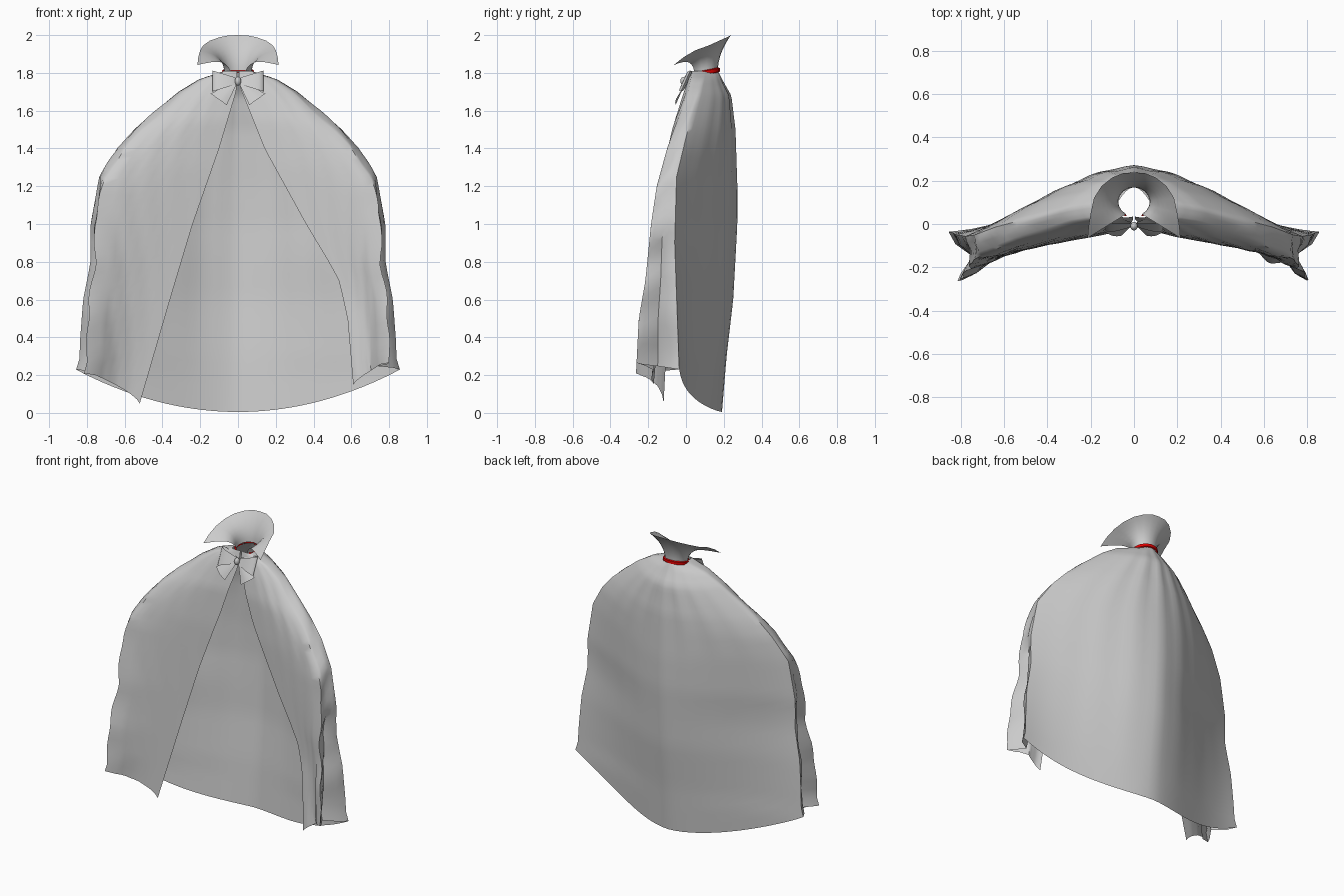
import bpy, math
from math import sin, cos, pi

if "Cube" in bpy.data.objects:
    bpy.data.objects.remove(bpy.data.objects["Cube"])


def interp(table, z):
    # piecewise linear lookup, table sorted by falling z
    if z >= table[0][0]:
        return table[0][1]
    for (z0, a), (z1, b) in zip(table, table[1:]):
        if z >= z1:
            return a + (b - a) * (z0 - z) / (z0 - z1)
    return table[-1][1]


def make_grid(name, rows, close=False, angle=50):
    n = len(rows[0])
    verts = [p for r in rows for p in r]
    faces = []
    for i in range(len(rows) - 1):
        for j in range(n if close else n - 1):
            k = (j + 1) % n
            faces.append((i * n + j, (i + 1) * n + j, (i + 1) * n + k, i * n + k))
    me = bpy.data.meshes.new(name)
    me.from_pydata(verts, [], faces)
    ob = bpy.data.objects.new(name, me)
    bpy.context.collection.objects.link(ob)
    bpy.ops.object.select_all(action='DESELECT')
    ob.select_set(True)
    bpy.context.view_layer.objects.active = ob
    bpy.ops.object.shade_smooth_by_angle(angle=math.radians(angle))
    return ob


# Cape profiles: half width, back depth, side depth, front depth, notch, opening edges
WIDTH = [(1.81, .075), (1.79, .13), (1.77, .2), (1.7, .315), (1.6, .435), (1.5, .55), (1.4, .64),
         (1.25, .735), (1.0, .78), (.8, .78), (.6, .82), (.4, .835), (.28, .84), (.22, .86)]
BACK = [(1.81, .17), (1.75, .20), (1.68, .24), (1.5, .262), (1.2, .272), (1.0, .272),
        (.6, .25), (.3, .215), (0, .19)]
SIDE = [(1.81, .1), (1.77, .09), (1.7, .07), (1.5, .01), (1.25, -.05), (.9, -.06), (.2, -.035)]
FRONT = [(1.81, .035), (1.7, .01), (1.6, -.025), (1.5, -.065), (1.4, -.1), (1.2, -.155),
         (1.0, -.185), (.7, -.215), (.5, -.25), (.2, -.265)]
CHEST = [(1.81, .035), (1.7, .01), (1.55, -.015), (1.3, -.025)]
NOTCH = [(1.3, 0), (1.0, .025), (.6, .07), (.2, .12)]
ROUND = [(1.6, .1), (1.1, .02)]
EDGE = {-1: [(1.75, .005), (1.7, .01), (1.4, .10), (1.0, .24), (.6, .36), (.05, .52)],
        1: [(1.75, .005), (1.7, .02), (1.6, .06), (1.4, .14), (1.2, .25), (1.0, .36), (.8, .48),
            (.7, .535), (.5, .58), (.15, .61)]}
HEM_EDGE = {-1: .05, 1: .15}
HEM_SIDE = {-1: .21, 1: .265}
NB, NF, TOP = 18, 12, 1.81


def back_curve(s, z):
    # rounded at the shoulders, tent-like in the middle, wavy at the hem
    top, mid, low = s ** 1.8, (math.sqrt(s * s + .1) - .316) / .7328, sin(s * pi / 2) ** 1.6
    if z > 1.2:
        w = min(1, (z - 1.2) / .4)
        return mid + (top - mid) * w
    return mid + (low - mid) * (1.2 - z) / 1.2


def half_column(i, t, side):
    # columns run from the back centre (0) round the side to the front edge
    r = min(1, 1 - (i - NB - 4) / NF)
    if i <= NB:
        hem = .005 + .225 * (i / NB) ** 2
    elif i <= NB + 4:
        hem = .23 + (HEM_SIDE[side] - .23) * (i - NB) / 4
    else:
        hem = HEM_EDGE[side] + (HEM_SIDE[side] - HEM_EDGE[side]) * r ** .8
    z = TOP - (TOP - hem) * t
    W, B, S, F, n, rnd = (interp(c, z) for c in (WIDTH, BACK, SIDE, FRONT, NOTCH, ROUND))
    E = interp(EDGE[side], z)
    fade = min(1, t * 8)
    if i <= NB:
        s = i / NB
        x, y = W * s, B - (B - S) * back_curve(s, z)
        y += .007 * fade * (1 - t) * (cos(s * 25) - 1) * (1 - s)
    elif i <= NB + 4:
        k, m = [(.3, .25), (1, .5), (.4, .85), (.2, 1)][i - NB - 1]
        x, y = W * (1 - rnd * m ** 2.5) - k * n, S + (F - S) * m
        x += .006 * fade * sin(z * 24 + m * 5)
    else:
        out = W * (.96 - rnd) - n * .25
        x = E + (out - E) * r
        base = interp(CHEST, z)
        y = base - .18 * x + (F - base + .18 * out) * r ** 3
        if side == 1 and z < .6:
            y -= .06 * (.6 - z) / .6 * sin(pi * min(1, r * 1.2 + .3))
        y += .004 * fade * r * sin(z * 17 + i * 2)
    return (side * x, y, z)


# Cape
last, rows = NB + 4 + NF, []
for k in range(43):
    t = (k / 42) ** 1.5
    rows.append([half_column(i, t, -1) for i in range(last, 0, -1)] +
                [half_column(i, t, 1) for i in range(last + 1)])
make_grid("cape", rows)

# Flared standing collar, open at the front
RIM = [(0, .238, 2.0), (.05, .235, 1.998), (.1, .215, 1.988), (.15, .175, 1.97), (.185, .12, 1.945),
       (.2, .05, 1.92), (.21, -.01, 1.885), (.215, -.065, 1.842)]


def collar_point(i, t, side):
    a = i / 7 * math.radians(150)
    x0, y0, z0 = .073 * sin(a), .103 + .066 * cos(a), 1.80 + .014 * cos(a)
    X, Y, Z = RIM[i]
    h = t ** 1.9
    lift = .04 * sin(pi * t) * (i / 7) ** 2
    return (side * (x0 + (X - x0) * h), y0 + (Y - y0) * h, z0 + (Z - z0) * t + lift)


make_grid("collar", [[collar_point(i, k / 8, -1) for i in range(7, 0, -1)] +
                     [collar_point(i, k / 8, 1) for i in range(8)] for k in range(9)])

# Red gathered neck band, open behind the bow
red = bpy.data.materials.new("red_band")
red.diffuse_color = (.8, 0, 0, 1)
red.use_nodes = True
red.node_tree.nodes["Principled BSDF"].inputs["Base Color"].default_value = red.diffuse_color
rows = []
for dz, dr in [(-.013, .001), (-.009, .008), (.009, .008), (.013, .001)]:
    row = []
    for j in range(-20, 21):
        a = j * math.radians(7.7)
        g = dr + .002 * (j % 2)
        row.append(((.075 + g) * sin(a), .103 + (.067 + g) * cos(a), 1.802 + .014 * cos(a) + dz))
    rows.append(row)
make_grid("neck_band", rows).data.materials.append(red)


# Bow: two loops, two tails and a knot, all leaning with the chest
def lean(x, y, z):
    return (x, y - .003 + (z - 1.755) * .45, z)


for side, label in ((-1, "left"), (1, "right")):
    rows = []
    for v in (0, .5, 1):
        row = []
        for j in range(14):
            a = 2 * pi * j / 14
            q = (1 - cos(a)) / 2
            half = .018 + .037 * q
            row.append(lean(side * (.012 + .122 * q), .018 * sin(a) * (.4 + .6 * q),
                            1.757 + half * (2 * v - 1)))
        rows.append(row)
    make_grid("bow_loop_" + label, rows, close=True)
    rows = []
    for k in range(6):
        t = k / 5
        rows.append([lean(side * (.005 + .055 * t + (.015 + .07 * t) * w),
                          .004 - .012 * sin(pi * w) * t,
                          1.745 - .115 * t + (.01 + .05 * t) * w) for w in (0, .25, .5, .75, 1)])
    make_grid("bow_tail_" + label, rows)

bpy.ops.mesh.primitive_uv_sphere_add(segments=14, ring_count=8, radius=1, location=(0, -.01, 1.756))
knot = bpy.context.object
knot.name = "bow_knot"
knot.scale = (.017, .02, .024)
bpy.ops.object.shade_smooth_by_angle()
